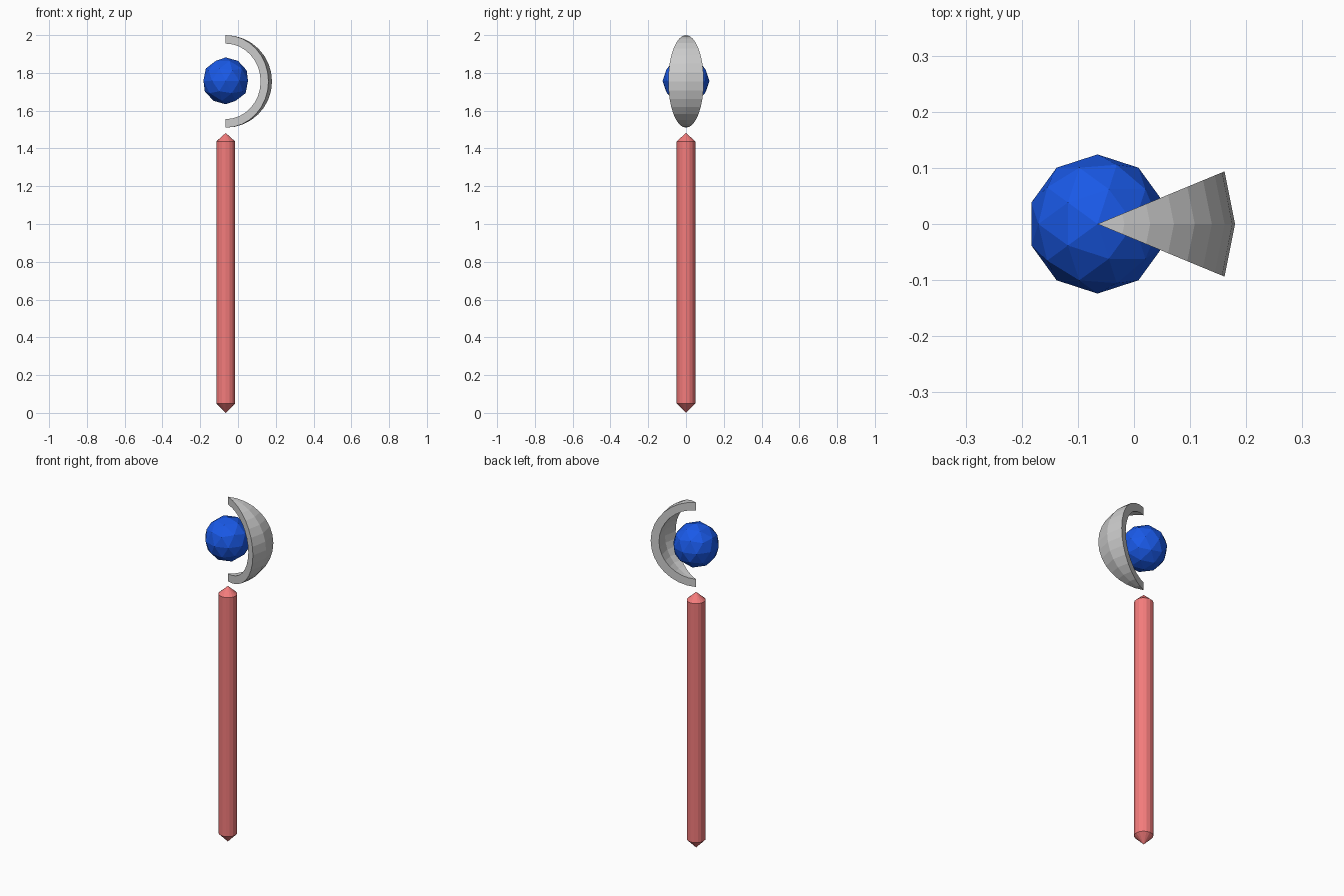
import bpy, bmesh
from math import sin, cos, pi, radians

if "Cube" in bpy.data.objects:
    bpy.data.objects.remove(bpy.data.objects["Cube"])

AXIS_X = -0.065
ORB_Z = 1.755


def revolve(name, profile, z, start, sweep, steps):
    """Sweep an (r, z) profile about the vertical axis; a partial sweep is capped."""
    bm = bmesh.new()
    full = abs(sweep - 2 * pi) < 1e-6
    verts = [bm.verts.new((r * cos(start), r * sin(start), h)) for r, h in profile]
    geom = verts + [bm.edges.new(p) for p in zip(verts, verts[1:])]
    if not full:
        geom.append(bm.edges.new((verts[-1], verts[0])))
        geom.append(bm.faces.new(verts))
    bmesh.ops.spin(bm, geom=geom, cent=(0, 0, 0), axis=(0, 0, 1),
                   angle=sweep, steps=steps)
    bmesh.ops.remove_doubles(bm, verts=bm.verts, dist=1e-5)
    bmesh.ops.recalc_face_normals(bm, faces=bm.faces)
    mesh = bpy.data.meshes.new(name)
    bm.to_mesh(mesh)
    bm.free()
    obj = bpy.data.objects.new(name, mesh)
    obj.location = (AXIS_X, 0, z)
    bpy.context.collection.objects.link(obj)
    return obj


def paint(obj, name, rgb):
    mat = bpy.data.materials.new(name)
    mat.diffuse_color = (*rgb, 1)
    mat.use_nodes = True
    mat.node_tree.nodes["Principled BSDF"].inputs["Base Color"].default_value = mat.diffuse_color
    obj.data.materials.append(mat)


# Staff shaft with pointed ends
shaft = revolve("shaft", [(0, 0), (0.05, 0.05), (0.05, 1.437), (0, 1.482)],
                0, 0, 2 * pi, 16)
paint(shaft, "red", (0.9, 0.2, 0.2))

# Crescent: 45 degree slice of a hollow sphere
RINGS = 16
angles = [pi * i / RINGS for i in range(RINGS + 1)]
outer = [(0.245 * sin(a), 0.245 * cos(a)) for a in angles]
inner = [(0.2 * sin(a), 0.2 * cos(a)) for a in reversed(angles)]
revolve("crescent", outer + inner, ORB_Z, radians(-22.5), radians(45), 2)

# Faceted orb
bpy.ops.mesh.primitive_ico_sphere_add(subdivisions=2, radius=0.124,
                                      location=(AXIS_X, 0, ORB_Z + 0.003))
orb = bpy.context.object
orb.name = "orb"
paint(orb, "blue", (0.01, 0.1, 0.8))
